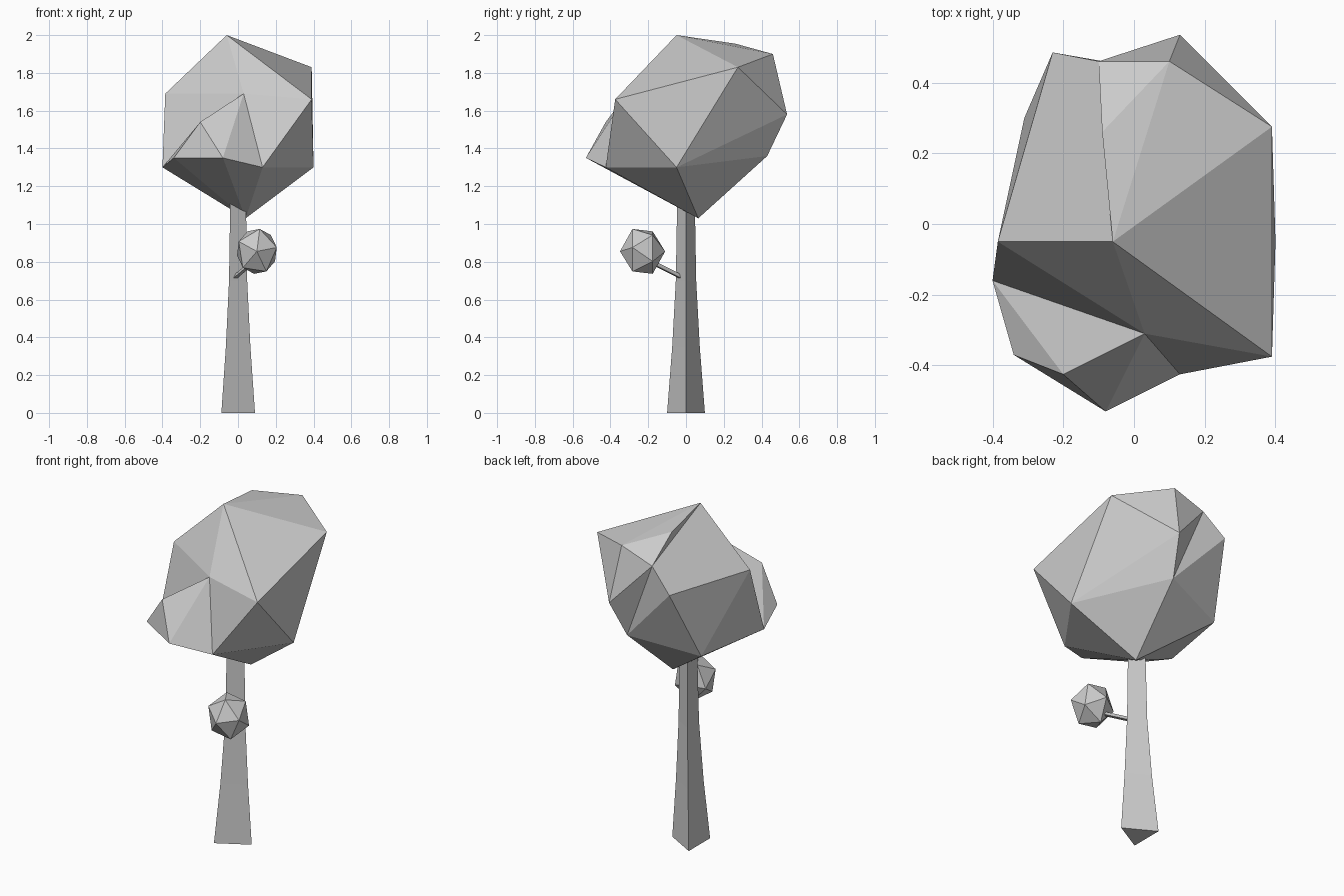
import bpy, bmesh
from math import radians
from mathutils import Matrix, Vector

if "Cube" in bpy.data.objects:
    bpy.data.objects.remove(bpy.data.objects["Cube"])


def finish(bm, name):
    bmesh.ops.recalc_face_normals(bm, faces=bm.faces)
    mesh = bpy.data.meshes.new(name)
    bm.to_mesh(mesh)
    bm.free()
    obj = bpy.data.objects.new(name, mesh)
    bpy.context.collection.objects.link(obj)
    return obj


def loft(name, rings):
    bm = bmesh.new()
    rows = [[bm.verts.new(p) for p in ring] for ring in rings]
    n = len(rows[0])
    for a, b in zip(rows, rows[1:]):
        for i in range(n):
            j = (i + 1) % n
            bm.faces.new((a[i], a[j], b[j], b[i]))
    bm.faces.new(rows[0])
    bm.faces.new(rows[-1])
    return finish(bm, name)


# Three-sided tapering trunk: (height, half width)
loft("trunk", [[(-.88 * w, -w, z), (.9 * w, 0, z), (-.88 * w, w, z)]
               for z, w in ((0, .10), (.35, .073), (.7, .054), (1.16, .046))])

# Thin three-sided side branch
start, end = Vector((-.015, -.03, .72)), Vector((.08, -.19, .80))
turn = (end - start).to_track_quat('Z', 'Y')
tri = [Vector((0, 1, 0)), Vector((.87, -.5, 0)), Vector((-.87, -.5, 0))]
loft("side_branch", [[c + turn @ (v * .014) for v in tri] for c in (start, end)])

# Small faceted leaf ball on the branch
bm = bmesh.new()
bmesh.ops.create_icosphere(bm, subdivisions=1, radius=.122, matrix=(
    Matrix.Translation((.10, -.23, .855)) @ Matrix.Diagonal((.98, .98, 1.1, 1))
    @ Matrix.Rotation(radians(90), 4, 'X') @ Matrix.Rotation(radians(10), 4, 'Z')))
finish(bm, "small_leaf_ball")

# Irregular faceted main crown: corners, then triangles by corner letter
corners = dict(
    A=(-.06, -.05, 2.0), B=(.39, .275, 1.83), C=(.39, -.375, 1.66),
    D=(.10, .46, 1.90), E=(.13, .535, 1.58), F=(-.385, -.05, 1.69),
    G=(-.40, -.16, 1.30), H=(-.34, -.37, 1.35), I=(-.20, -.425, 1.54),
    J=(-.08, -.53, 1.35), K=(.13, -.425, 1.30), L=(.40, -.05, 1.30),
    M=(.03, -.31, 1.69), N=(.04, .065, 1.03), O=(-.23, .485, 1.70),
    P=(-.10, .46, 1.83), Q=(-.09, .26, 1.955), R=(-.31, .30, 1.29),
    S=(.085, .43, 1.36))
bm = bmesh.new()
v = {k: bm.verts.new(p) for k, p in corners.items()}
for f in ("AFM AMC ACB ABD ADQ AQP APO AOF FGM GHI GIM HJI IJM JKM CMK CKL BCL "
          "BDE BEL LES QDP PDE POS PSE OFR FRG OSR SRN RGN SLN LKN GHN HJN JKN").split():
    bm.faces.new([v[c] for c in f])
finish(bm, "main_crown")
